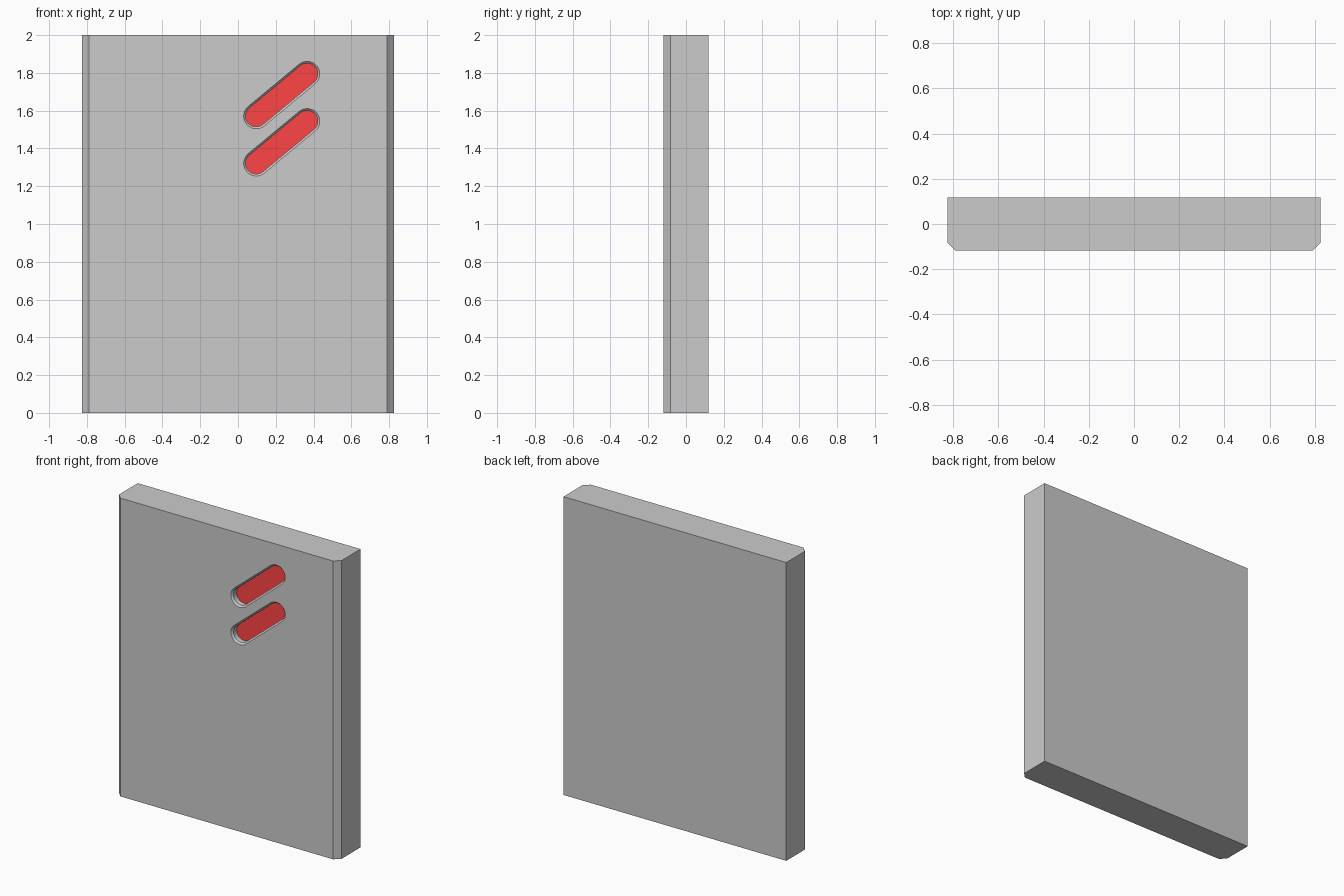
import bpy, bmesh, math

if "Cube" in bpy.data.objects:
    bpy.data.objects.remove(bpy.data.objects["Cube"])

W, D, H = 0.826, 0.118, 2.0      # half width, half depth, height
CH = 0.037                       # front corner chamfer
SLOT_A, SLOT_B = (0.097, 1.571), (0.366, 1.794)   # slot end centres (x, z)
R_OUT, R_IN, RIM = 0.067, 0.056, 0.011            # slot radii and rim chamfer
DEPTH, SEGS = 0.045, 16


def loft(name, rings):
    """Solid skinned through equal-length rings of points."""
    bm = bmesh.new()
    loops = [[bm.verts.new(p) for p in ring] for ring in rings]
    n = len(loops[0])
    for a, b in zip(loops, loops[1:]):
        for i in range(n):
            j = (i + 1) % n
            bm.faces.new((a[i], a[j], b[j], b[i]))
    bm.faces.new(loops[0])
    bm.faces.new(loops[-1])
    bmesh.ops.recalc_face_normals(bm, faces=bm.faces[:])
    mesh = bpy.data.meshes.new(name)
    bm.to_mesh(mesh)
    bm.free()
    obj = bpy.data.objects.new(name, mesh)
    bpy.context.collection.objects.link(obj)
    return obj


def stadium(r, y, dz):
    """Slanted round-ended slot outline in the plane at depth y."""
    ang = math.atan2(SLOT_B[1] - SLOT_A[1], SLOT_B[0] - SLOT_A[0])
    pts = []
    for (cx, cz), start in ((SLOT_B, ang - math.pi / 2), (SLOT_A, ang + math.pi / 2)):
        for i in range(SEGS + 1):
            t = start + math.pi * i / SEGS
            pts.append((cx + r * math.cos(t), y, cz + dz + r * math.sin(t)))
    return pts


def smooth(obj):
    bpy.ops.object.select_all(action='DESELECT')
    obj.select_set(True)
    bpy.context.view_layer.objects.active = obj
    bpy.ops.object.shade_smooth_by_angle(angle=math.radians(30))


# Panel with two chamfered front corners
profile = [(-W, D), (-W, -D + CH), (-W + CH, -D), (W - CH, -D), (W, -D + CH), (W, D)]
panel = loft("panel", [[(x, y, z) for x, y in profile] for z in (0, H)])

red = bpy.data.materials.new("red")
red.diffuse_color = (1.0, 0.06, 0.06, 1.0)
red.use_nodes = True
red.node_tree.nodes["Principled BSDF"].inputs["Base Color"].default_value = red.diffuse_color

for name, dz in (("upper", 0.0), ("lower", -0.25)):
    # Pocket with a chamfered rim
    e = 0.02
    cutter = loft(name + "_slot_cutter", [
        stadium(R_OUT, -D - e, dz), stadium(R_OUT, -D, dz),
        stadium(R_IN, -D + RIM, dz), stadium(R_IN, -D + DEPTH + 0.005, dz)])
    cutter.hide_render = True
    mod = panel.modifiers.new(name + "_slot", 'BOOLEAN')
    mod.operation, mod.solver, mod.object = 'DIFFERENCE', 'EXACT', cutter
    bpy.context.view_layer.objects.active = panel
    bpy.ops.object.modifier_apply(modifier=mod.name)
    bpy.data.objects.remove(cutter)

    # Red insert on the pocket floor
    insert = loft(name + "_red_insert", [
        stadium(R_IN, -D + DEPTH, dz), stadium(R_IN, -D + DEPTH + 0.005, dz)])
    insert.data.materials.append(red)
    smooth(insert)

smooth(panel)
